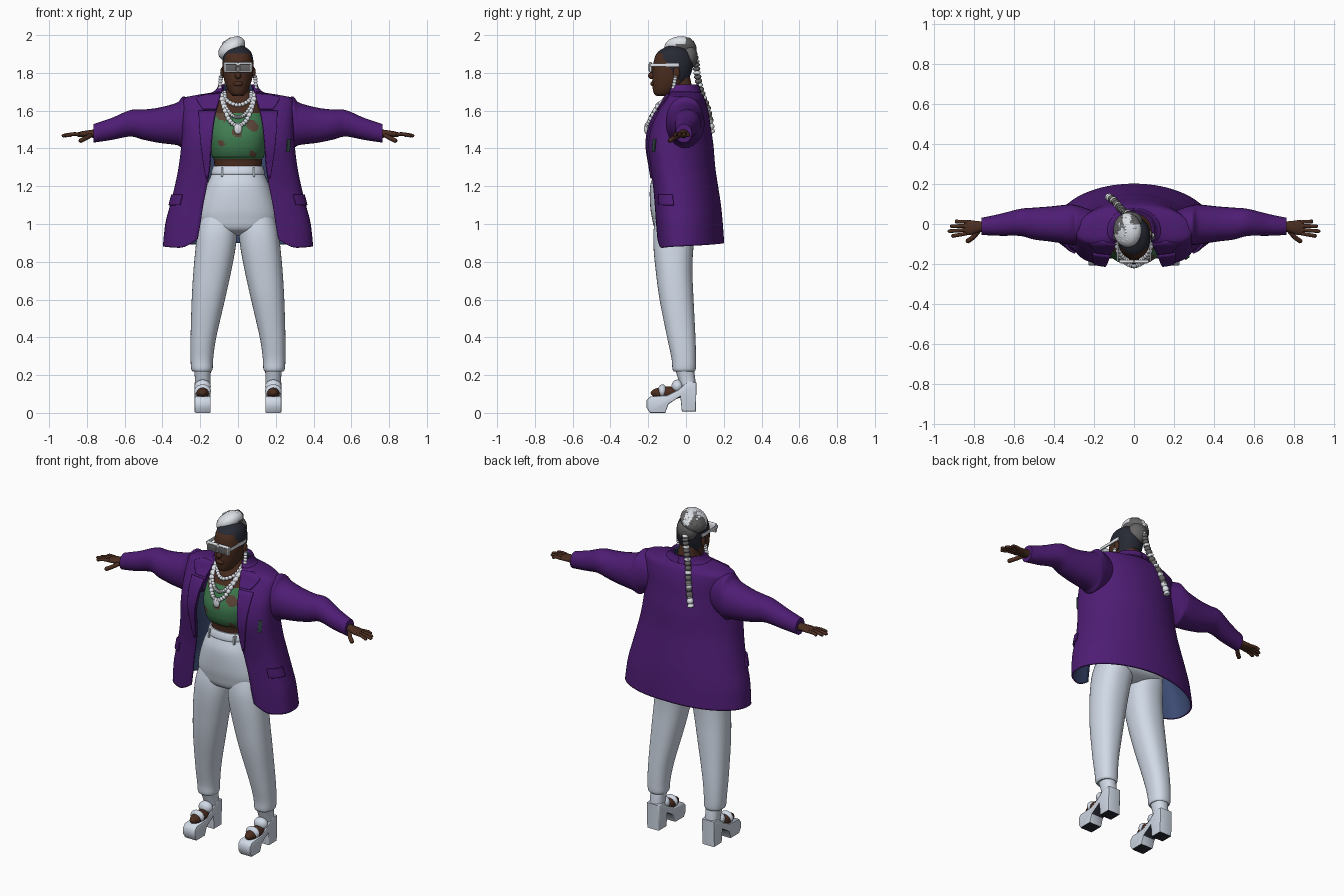
import bpy, bmesh, math
from mathutils import Vector, Matrix

if "Cube" in bpy.data.objects:
    bpy.data.objects.remove(bpy.data.objects["Cube"])


def material(name, r, g, b):
    m = bpy.data.materials.new(name)
    m.use_nodes = True
    m.diffuse_color = (r, g, b, 1)
    m.node_tree.nodes["Principled BSDF"].inputs["Base Color"].default_value = (r, g, b, 1)
    return m


PURPLE = material("purple cloth", .077, .012, .175)
LINING = material("blue lining", .045, .07, .17)
WHITE = material("pale trousers", .7, .77, .88)
SILVER = material("bright white", .78, .81, .86)
SKIN = material("brown skin", .07, .026, .014)
GREEN = material("green top", .05, .2, .08)
PATCH = material("faded brown", .11, .06, .04)
HAIR = material("dark hair", .02, .022, .034)
GREY = material("grey braid", .13, .125, .125)
TEAL = material("dark teal", .03, .065, .06)


def finish(name, bm, mats, rule=None, outward=False, thickness=0):
    """Turn a bmesh into a smooth object, colouring faces by a rule."""
    mats = mats if isinstance(mats, list) else [mats]
    bmesh.ops.recalc_face_normals(bm, faces=bm.faces)
    if outward and sum(f.normal.xy.dot(f.calc_center_median().xy) for f in bm.faces) < 0:
        bmesh.ops.reverse_faces(bm, faces=bm.faces)
    bm.normal_update()
    if rule:
        for f in bm.faces:
            f.material_index = int(rule(f.calc_center_median(), f.normal))
    mesh = bpy.data.meshes.new(name)
    bm.to_mesh(mesh)
    bm.free()
    for m in mats:
        mesh.materials.append(m)
    ob = bpy.data.objects.new(name, mesh)
    bpy.context.collection.objects.link(ob)
    bpy.ops.object.select_all(action="DESELECT")
    ob.select_set(True)
    bpy.context.view_layer.objects.active = ob
    bpy.ops.object.shade_smooth_by_angle(angle=math.radians(45))
    if thickness:
        mod = ob.modifiers.new("thickness", "SOLIDIFY")
        mod.thickness, mod.offset = thickness, -1
        mod.material_offset = len(mats) - 1


def smooth(rows, steps=6):
    """Resample rows of numbers along a smooth curve through them."""
    out = []
    for i in range(len(rows) - 1):
        p0, p1, p2, p3 = (rows[min(max(i + k, 0), len(rows) - 1)] for k in (-1, 0, 1, 2))
        for j in range(steps):
            t = j / steps
            out.append([b + t * ((c - a) + t * (2 * a - 5 * b + 4 * c - d + t * (3 * b - a - 3 * c + d))) / 2
                        for a, b, c, d in zip(p0, p1, p2, p3)])
    return out + [list(rows[-1])]


def loft(name, rings, mats, rule=None, closed=True, **kw):
    bm = bmesh.new()
    vs = [[bm.verts.new(p) for p in ring] for ring in rings]
    n = len(vs[0])
    for a, b in zip(vs, vs[1:]):
        for i in range(n if closed else n - 1):
            j = (i + 1) % n
            bm.faces.new((a[i], a[j], b[j], b[i]))
    if closed:
        bm.faces.new(vs[0])
        bm.faces.new(vs[-1])
    finish(name, bm, mats, rule, **kw)


def spow(v, e):
    return math.copysign(abs(v) ** e, v)


def oval(power, n):
    return [(spow(math.cos(math.tau * i / n), 2 / power), spow(math.sin(math.tau * i / n), 2 / power))
            for i in range(n)]


def upright(name, rows, mats, side=1, rule=None, power=2.3, n=40, steps=6):
    """Rows: height, centre x, radius x, centre y, radius y."""
    rings = [[(side * (cx + rx * c), cy + ry * s, z) for c, s in oval(power, n)]
             for z, cx, rx, cy, ry in smooth(rows, steps)]
    loft(name, rings, mats, rule)


def sideways(name, rows, mats, side):
    """Rows: x, centre y, radius y, centre z, radius z."""
    rings = [[(side * x, cy + ry * c, cz + rz * s) for c, s in oval(2.1, 28)]
             for x, cy, ry, cz, rz in smooth(rows)]
    loft(name, rings, mats)


def tube(name, pts, r, mats, side=1, rule=None, beads=False, n=10, steps=16):
    path = [Vector((side * p[0], p[1], p[2])) for p in smooth(pts, steps)]
    rings, u = [], None
    for i, p in enumerate(path):
        t = (path[min(i + 1, len(path) - 1)] - path[max(i - 1, 0)]).normalized()
        u = t.orthogonal() if u is None else u - t * u.dot(t)
        u.normalize()
        w = t.cross(u)
        k = r * ((.6, .9, 1, .9)[i % 4] if beads else 1)
        if i in (0, len(path) - 1):
            k *= .5
        rings.append([p + k * (u * math.cos(a) + w * math.sin(a))
                      for a in (math.tau * j / n for j in range(n))])
    loft(name, rings, mats, rule)


def ball(name, pos, radii, mats, rule=None, tilt=0):
    bm = bmesh.new()
    m = Matrix.Translation(pos) @ Matrix.Rotation(tilt, 4, "Y") @ Matrix.Diagonal((*radii, 1))
    bmesh.ops.create_uvsphere(bm, u_segments=36, v_segments=20, radius=1, matrix=m)
    finish(name, bm, mats, rule)


def box(name, pos, size, mats, bevel=.002):
    bm = bmesh.new()
    bmesh.ops.create_cube(bm, size=1, matrix=Matrix.Translation(pos) @ Matrix.Diagonal((*size, 1)))
    bmesh.ops.bevel(bm, geom=bm.edges[:], offset=bevel, segments=2, affect="EDGES", profile=.5)
    finish(name, bm, mats)


def span(z, half, front, back):
    return (z, 0, half, (front + back) / 2, (back - front) / 2)


# Jacket: height, half width, front y, back y, half opening
JACKET = smooth([(.86, .4, -.155, .205, .225), (1, .385, -.165, .195, .2), (1.1, .36, -.172, .185, .185),
                 (1.2, .335, -.18, .17, .165), (1.3, .315, -.195, .155, .148), (1.42, .3, -.212, .145, .14),
                 (1.52, .295, -.195, .13, .13), (1.6, .295, -.155, .118, .115), (1.65, .292, -.122, .104, .1),
                 (1.672, .275, -.11, .095, .095), (1.688, .19, -.1, .085, .09), (1.702, .12, -.092, .072, .084),
                 (1.738, .095, -.078, .06, .075)])
TOP = JACKET[-1][0]


def jacket_point(z, s, side, off=0):
    """Point on the jacket: s runs from the front edge (0) to the middle of the back (1)."""
    i = next((k for k in range(len(JACKET) - 2) if JACKET[k + 1][0] >= z), len(JACKET) - 2)
    lo, hi = JACKET[i], JACKET[i + 1]
    t = (z - lo[0]) / (hi[0] - lo[0])
    _, a, yf, yb, gap = (p + t * (q - p) for p, q in zip(lo, hi))
    start = -math.acos(min(1, gap / a) ** 1.5)
    ang = start + s * (math.pi / 2 - start)
    # Boxy front half, rounder and deeper back half
    mid = yf + .38 * (yb - yf)
    e, depth = (1 / 1.5, mid - yf) if ang < 0 else (1, yb - mid)
    return (side * (a + off) * max(0, math.cos(ang)) ** e, mid + (depth + off) * spow(math.sin(ang), e), z)


def hem(s):
    return .87 + .03 * s + .05 * max(0, 1 - 8 * s) ** 2


def jacket_patch(name, side, z0, z1, s0, s1, mat=PURPLE, off=.01):
    """Thin plate following the jacket; s0 and s1 give its edges at each height."""
    rings = []
    for i in range(17):
        v = i / 16
        a, b = s0(v), s1(v)
        rings.append([jacket_point(z0 + (z1 - z0) * v, a + (b - a) * j / 16, side, off) for j in range(17)])
    loft(name, rings, mat, closed=False, outward=True, thickness=.009)


walk = [(i / 40, 1) for i in range(41)] + [(i / 40, -1) for i in range(39, -1, -1)]
loft("jacket_body", [[jacket_point(hem(s) + (TOP - hem(s)) * v / 80, s, side) for s, side in walk]
                     for v in range(81)], [PURPLE, LINING], closed=False, outward=True, thickness=.01)

for label, side in (("left", 1), ("right", -1)):
    # Jacket details and sleeve
    jacket_patch(label + "_lapel", side, 1.24, 1.6, lambda v: 0, lambda v: .01 + .115 * v ** .8, off=.008)
    jacket_patch(label + "_upper_lapel", side, 1.61, 1.69, lambda v: 0, lambda v: .09 + .12 * v, off=.008)
    jacket_patch(label + "_collar", side, 1.7, TOP, lambda v: 0, lambda v: 1, off=.008)
    jacket_patch(label + "_pocket_flap", side, 1.1, 1.155, lambda v: .18, lambda v: .4, off=.009)
    sideways(label + "_sleeve", [(.2, -.005, .07, 1.55, .1), (.27, -.005, .094, 1.545, .126),
                                 (.295, -.005, .1, 1.538, .135), (.325, -.002, .1, 1.53, .112),
                                 (.42, 0, .088, 1.523, .093), (.5, .002, .08, 1.526, .08),
                                 (.57, .008, .068, 1.533, .07), (.67, -.004, .055, 1.503, .058),
                                 (.765, -.012, .043, 1.48, .049)], PURPLE, side)
    # Hand
    sideways(label + "_palm", [(.74, -.012, .026, 1.478, .026), (.78, -.014, .028, 1.478, .02),
                               (.82, -.018, .037, 1.476, .016), (.85, -.018, .036, 1.473, .012)], SKIN, side)
    for k, (name, reach) in enumerate((("little", .895), ("ring", .922), ("middle", .933), ("index", .915))):
        y = .01 - .019 * k
        tube(f"{label}_{name}_finger", [(.835, y, 1.475), (.875, y * 1.15, 1.476),
                                        (reach, y * 1.3, 1.466)], .0095, SKIN, side, steps=5)
    tube(label + "_thumb", [(.775, -.03, 1.472), (.805, -.065, 1.455), (.84, -.09, 1.438)], .012, SKIN, side, steps=5)
    # Trouser leg
    upright(label + "_trouser_leg", [(.22, .19, .05, -.01, .055), (.235, .191, .057, -.01, .062),
                                     (.29, .191, .06, -.012, .065), (.4, .183, .068, -.025, .075),
                                     (.6, .157, .088, -.05, .09), (.75, .136, .1, -.063, .097),
                                     (.88, .118, .106, -.066, .106), (.98, .107, .104, -.055, .115),
                                     (1.1, .09, .085, -.045, .1)], WHITE, side)
    box(label + "_belt_loop", (side * .085, -.153, 1.275), (.01, .02, .05), WHITE)
    # Platform shoe
    x = side * .187
    bm = bmesh.new()
    outline = [(-.208, .035), (-.19, .008), (-.11, .008), (-.092, .055), (-.03, .095), (-.022, .015), (.052, .015),
               (.056, .17), (.01, .175), (-.04, .13), (-.1, .1), (-.19, .095), (-.208, .075)]
    base = bm.faces.new([bm.verts.new((x - .042, y, z - .008)) for y, z in outline])
    out = bmesh.ops.extrude_face_region(bm, geom=[base])
    bmesh.ops.translate(bm, vec=(.084, 0, 0), verts=[v for v in out["geom"] if isinstance(v, bmesh.types.BMVert)])
    bmesh.ops.bevel(bm, geom=[e for e in bm.edges if abs(e.verts[0].co.x - e.verts[1].co.x) < .01],
                    offset=.006, segments=2, affect="EDGES", profile=.5)
    finish(label + "_platform_sole", bm, [WHITE, HAIR], lambda c, n: n.z < -.6)
    upright(label + "_ankle_cuff", [(.12, .187, .041, .017, .038), (.18, .187, .041, .004, .045),
                                    (.23, .188, .045, -.008, .05)], WHITE, side, n=24)
    ball(label + "_foot", (x, -.095, .105), (.037, .092, .034), SKIN)
    ball(label + "_toe_strap", (x, -.125, .115), (.044, .024, .036), WHITE)
    ball(label + "_instep_strap", (x, -.045, .14), (.043, .032, .036), WHITE)
    # Ear, earring and glasses side
    ball(label + "_ear", (side * .084, -.05, 1.8), (.01, .018, .03), SKIN)
    tube(label + "_earring", [(.09, -.055, 1.785), (.094, -.065, 1.73), (.088, -.08, 1.66)], .012, SILVER, side, beads=True)
    box(label + "_glasses_frame", (side * .038, -.188, 1.83), (.073, .016, .054), SILVER, .005)
    box(label + "_lens", (side * .038, -.197, 1.828), (.058, .004, .036), GREY, .001)
    box(label + "_glasses_arm", (side * .081, -.113, 1.842), (.008, .155, .018), SILVER)

jacket_patch("chest_patch", 1, 1.38, 1.45, lambda v: .19 + .03 * v, lambda v: .235 + .035 * v, TEAL, .006)

# Trouser seat and waistband
upright("trouser_seat", [span(.94, .07, -.1, .01), span(.97, .18, -.16, .075), span(1.03, .21, -.18, .1),
                         span(1.1, .2, -.19, .1), span(1.2, .168, -.19, .09), span(1.27, .138, -.168, .08),
                         span(1.305, .13, -.16, .075)], WHITE)
upright("waistband", [span(1.262, .14, -.17, .085), span(1.27, .143, -.173, .088),
                      span(1.298, .135, -.165, .084), span(1.306, .13, -.16, .08)], WHITE, steps=2)


# Torso with the cropped top coloured by height, worn brown in places
def top_colour(c, n):
    if not 1.345 < c.z < 1.59:
        return 0
    worn = math.sin(38 * c.x + 1.8) * math.sin(42 * c.z + 14 * c.x + 2.6)
    return 2 if worn > (.4 if c.z > 1.47 else .75) else 1


upright("torso", [span(1.26, .122, -.15, .07), span(1.34, .128, -.155, .08), span(1.36, .138, -.18, .08),
                  span(1.41, .15, -.2, .09), span(1.48, .158, -.2, .09), span(1.56, .15, -.165, .085),
                  span(1.63, .125, -.125, .07), span(1.68, .08, -.1, .05), span(1.72, .058, -.095, .035),
                  span(1.78, .052, -.09, .02)], [SKIN, GREEN, PATCH], rule=top_colour, n=80, steps=8)

# Head, with the hair cap coloured by the hairline
upright("head", [span(1.678, .024, -.155, -.09), span(1.692, .043, -.17, -.06), span(1.73, .063, -.178, -.01),
                 span(1.78, .077, -.178, .02), span(1.84, .082, -.174, .038), span(1.89, .077, -.162, .03),
                 span(1.92, .062, -.138, .01), span(1.945, .025, -.09, -.035)], [SKIN, HAIR],
        rule=lambda c, n: c.z > 1.905 or (c.z > 1.715 and c.y > -.122 + .7 * max(0, 1.88 - c.z)),
        power=2.1, n=64, steps=10)
ball("nose", (0, -.181, 1.785), (.017, .02, .018), SKIN)
ball("nose_bridge", (0, -.175, 1.815), (.009, .014, .03), SKIN)
ball("lips", (0, -.175, 1.742), (.026, .014, .013), SKIN)
box("glasses_bridge", (0, -.19, 1.845), (.02, .012, .014), SILVER)


# Wound bun, gathered hair behind it and hanging braid
def streak(c, n):
    return c.y < -.05 or (c.z > 1.955 and c.y < .0) or (c.z > 1.93 and abs(c.x + .035) < .02)


TILT = math.radians(-38)
turn = Matrix.Rotation(TILT, 3, "Y")
middle = Vector((-.033, -.03, 1.929))
ball("hair_bun", middle, (.08, .086, .052), [GREY, SILVER], streak, TILT)
coil = []
for i in range(33):
    a, k = i * .5, 1 - i / 40
    coil.append(middle + turn @ Vector((.062 * k * math.cos(a), .07 * k * math.sin(a), .05 - .03 * k)))
tube("bun_coil", coil, .014, [GREY, SILVER], rule=streak, beads=True, steps=4)
ball("gathered_hair", (-.018, .012, 1.885), (.062, .05, .065), GREY)
tube("hanging_braid", [(-.02, .025, 1.93), (-.03, .05, 1.87), (-.045, .06, 1.79), (-.07, .08, 1.7),
                       (-.1, .116, 1.6), (-.128, .136, 1.48)], .02, [GREY, SILVER],
     rule=lambda c, n: c.z < 1.54 or math.sin(95 * c.z) > .75, beads=True)

# Necklaces and pendant
for name, r, half in (("choker", .012, [(.072, -.06, 1.7), (.06, -.115, 1.655), (0, -.15, 1.63)]),
                      ("middle_necklace", .011, [(.085, -.06, 1.7), (.07, -.145, 1.63), (.035, -.178, 1.58), (0, -.187, 1.565)]),
                      ("long_necklace", .014, [(.09, -.065, 1.7), (.078, -.142, 1.63), (.045, -.19, 1.55), (0, -.207, 1.52)])):
    tube(name, half + [(-x, y, z) for x, y, z in half[-2::-1]], r, SILVER, beads=True)
ball("pendant", (0, -.21, 1.505), (.022, .012, .03), SILVER)
